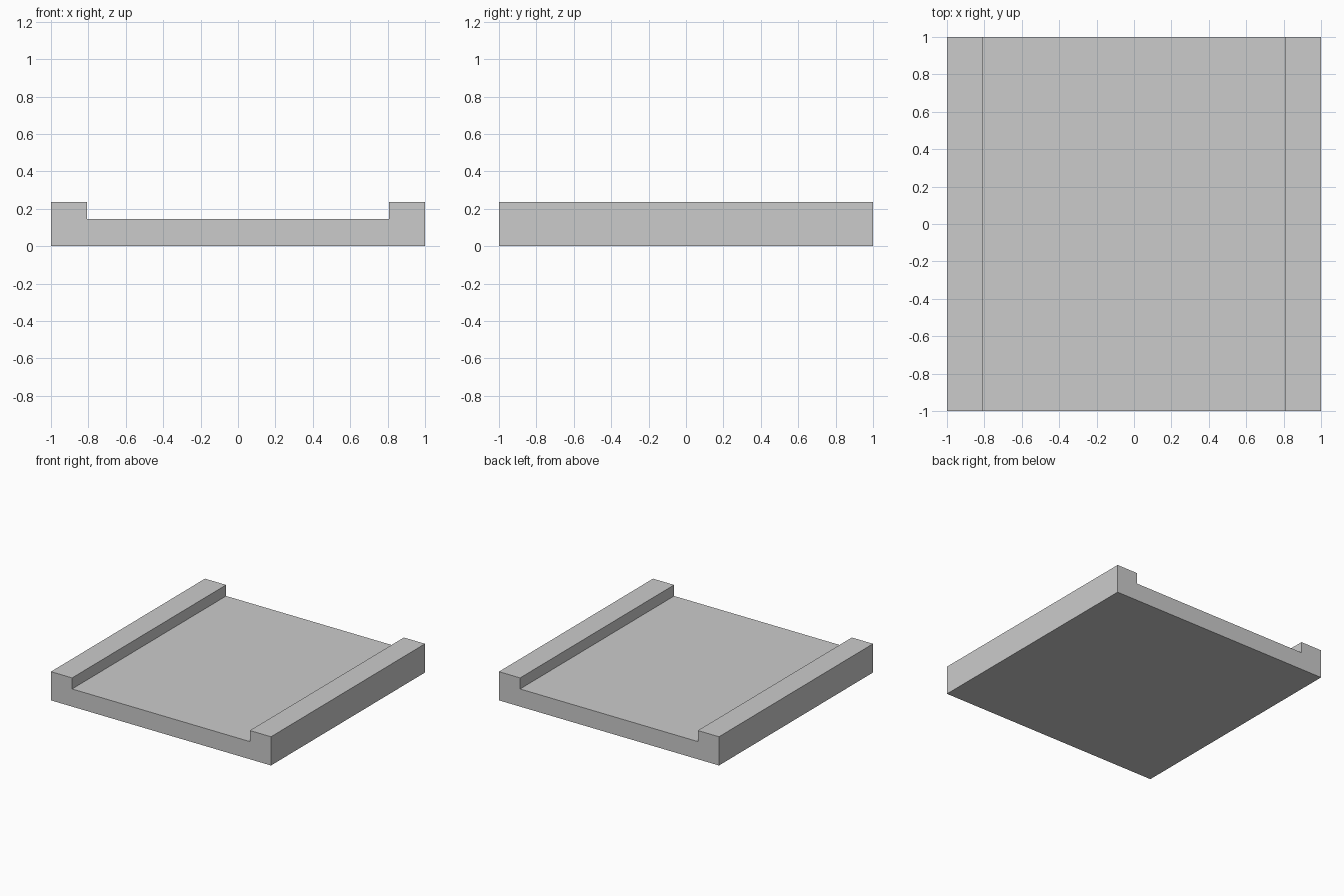
import bpy, bmesh

if "Cube" in bpy.data.objects:
    bpy.data.objects.remove(bpy.data.objects["Cube"])

# Channel cross-section (x, z), seen from the front
H, FLOOR = 0.236, 0.145
profile = [(-1, 0), (1, 0), (1, H), (0.808, H), (0.808, FLOOR),
           (-0.808, FLOOR), (-0.808, H), (-1, H)]

# Extrude the cross-section from front to back
bm = bmesh.new()
face = bm.faces.new([bm.verts.new((x, -1, z)) for x, z in profile])
ext = bmesh.ops.extrude_face_region(bm, geom=[face], use_keep_orig=True)
verts = [g for g in ext["geom"] if isinstance(g, bmesh.types.BMVert)]
bmesh.ops.translate(bm, verts=verts, vec=(0, 2, 0))
bmesh.ops.recalc_face_normals(bm, faces=bm.faces)

mesh = bpy.data.meshes.new("channel_slab")
bm.to_mesh(mesh)
bm.free()
bpy.context.collection.objects.link(bpy.data.objects.new("channel_slab", mesh))
